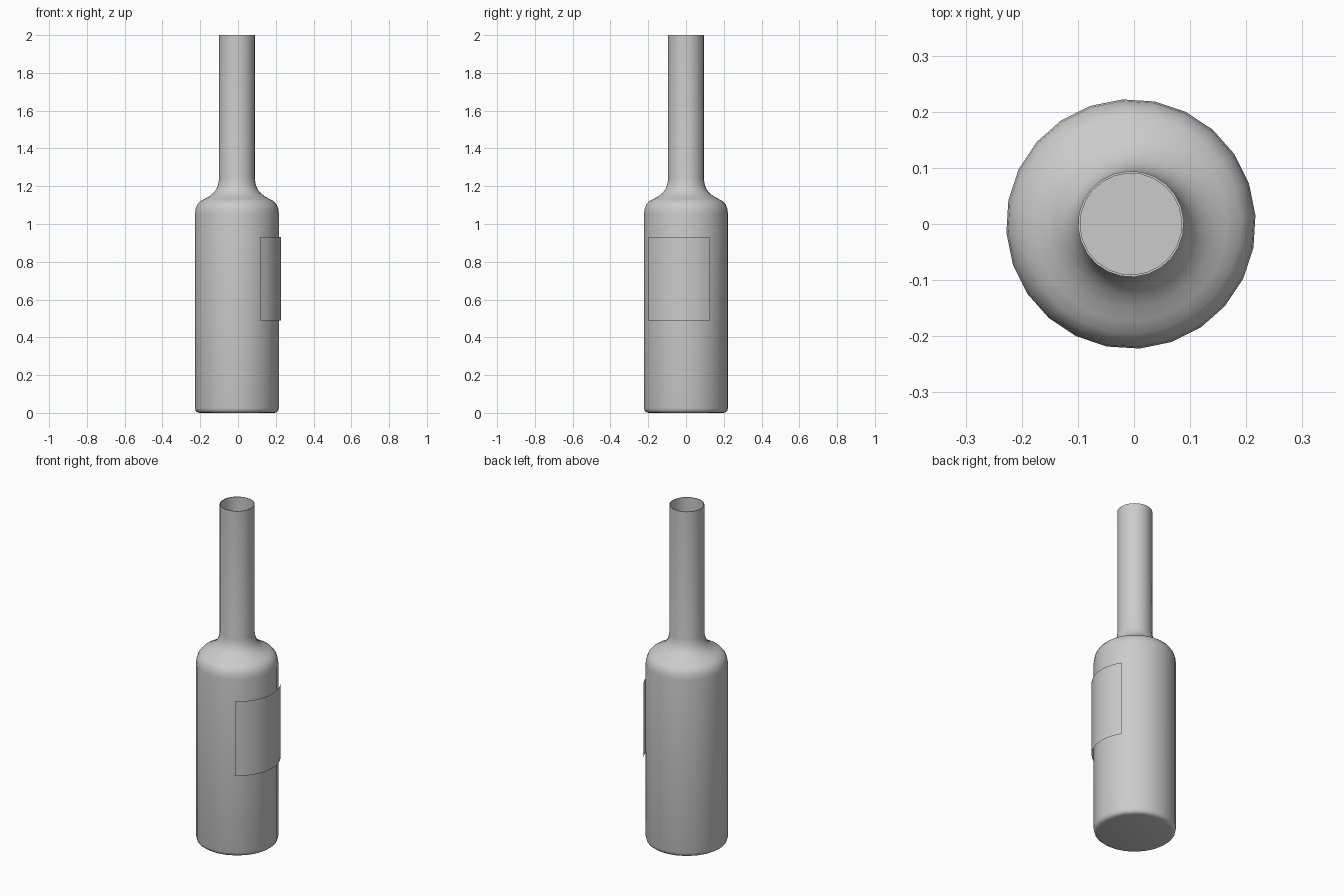
import bpy
import bmesh
import math

cube = bpy.data.objects.get("Cube")
if cube:
    bpy.data.objects.remove(cube, do_unlink=True)

AXIS_X = -0.0055            # bottle axis, offset by the label on one side
SIDES = 24
TURN = math.radians(4)      # rotation of the facets

grey = bpy.data.materials.new("plain grey")
grey.use_nodes = True
grey.diffuse_color = (0.6, 0.6, 0.6, 1)
grey.node_tree.nodes["Principled BSDF"].inputs["Base Color"].default_value = (0.6, 0.6, 0.6, 1)


def finish(name, bm):
    mesh = bpy.data.meshes.new(name)
    bm.to_mesh(mesh)
    bm.free()
    mesh.materials.append(grey)
    obj = bpy.data.objects.new(name, mesh)
    obj.location.x = AXIS_X
    bpy.context.collection.objects.link(obj)
    bpy.ops.object.select_all(action="DESELECT")
    obj.select_set(True)
    bpy.context.view_layer.objects.active = obj
    bpy.ops.object.shade_smooth_by_angle(angle=math.radians(40))
    return obj


def ring(bm, r, z, angles):
    return [bm.verts.new((r * math.cos(a), r * math.sin(a), z)) for a in angles]


# Bottle: outer wall from base to lip, then the thin inner wall down to the floor
outer = [(0.198, 0.0), (0.210, 0.003), (0.219, 0.011), (0.2225, 0.025),
         (0.2225, 1.055), (0.2195, 1.08), (0.211, 1.102), (0.196, 1.12),
         (0.172, 1.133), (0.148, 1.146), (0.126, 1.163), (0.110, 1.183),
         (0.100, 1.207), (0.0945, 1.24), (0.0945, 2.0)]
inner = [(r - 0.004, max(z, 0.004)) for r, z in reversed(outer)]

bm = bmesh.new()
full = [TURN + i * math.tau / SIDES for i in range(SIDES)]
rings = [ring(bm, r, z, full) for r, z in outer + inner]
for a, b in zip(rings, rings[1:]):
    for i in range(SIDES):
        j = (i + 1) % SIDES
        bm.faces.new((a[i], a[j], b[j], b[i]))
bm.faces.new(list(reversed(rings[0])))   # underside
bm.faces.new(rings[-1])                  # floor inside
finish("bottle", bm)

# Label: thin curved sheet wrapped around a quarter of the body
bm = bmesh.new()
arc = [math.radians(-58 + 90 * i / 12) for i in range(13)]
low, high = ring(bm, 0.2335, 0.488, arc), ring(bm, 0.2335, 0.932, arc)
for i in range(12):
    bm.faces.new((low[i], low[i + 1], high[i + 1], high[i]))
finish("label", bm)
